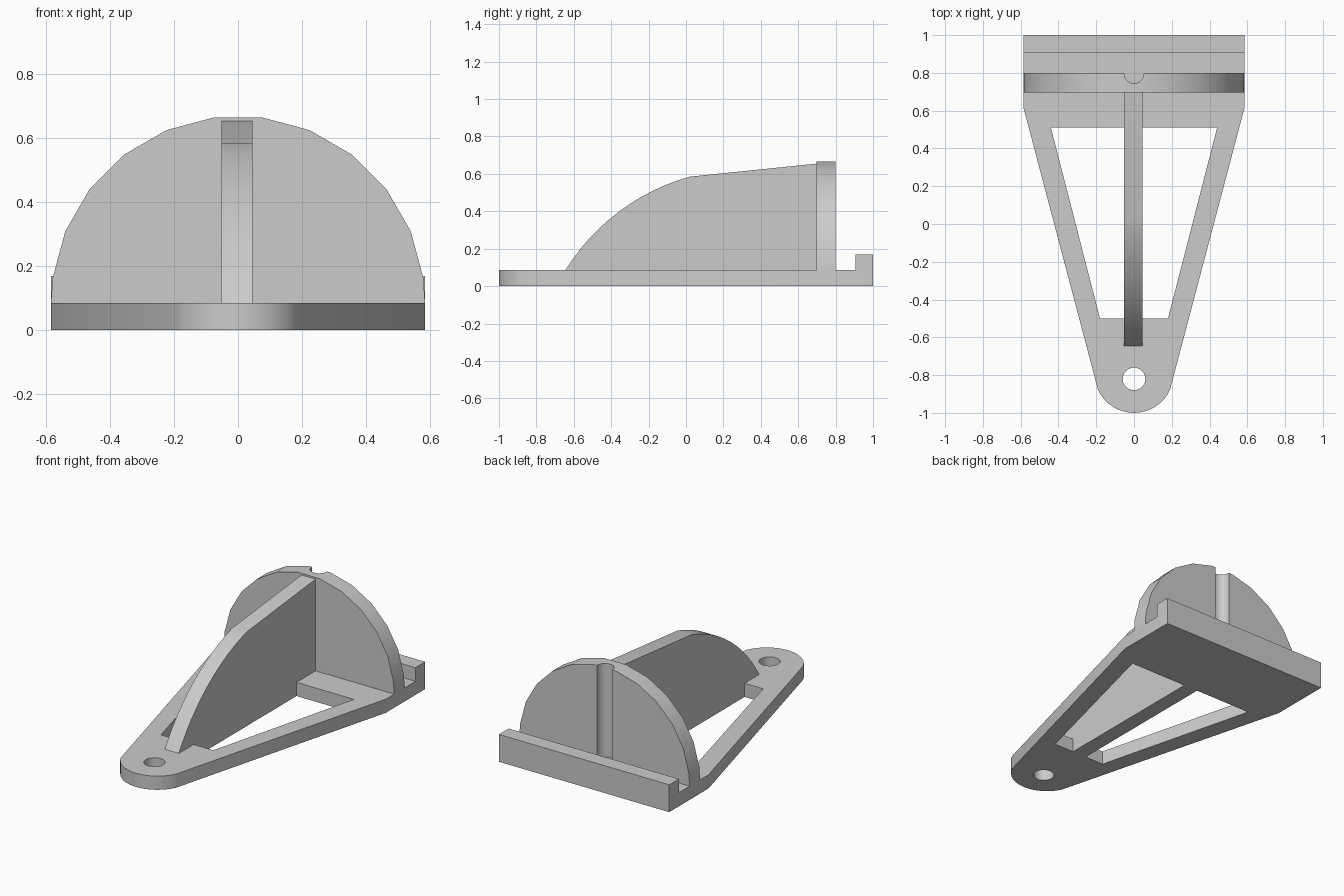
import bpy, bmesh
from math import sin, cos, radians, atan2, hypot
from mathutils import Vector

cube = bpy.data.objects.get("Cube")
if cube:
    bpy.data.objects.remove(cube, do_unlink=True)

HALF_W = 0.585   # half width of plate, disc and lip
PLATE = 0.085    # plate thickness

grey = bpy.data.materials.new("plain_grey")
grey.use_nodes = True
grey.diffuse_color = (0.6, 0.6, 0.6, 1)
grey.node_tree.nodes["Principled BSDF"].inputs["Base Color"].default_value = (0.6, 0.6, 0.6, 1)


def prism(name, outline, axis, low, high):
    """Extrude a 2D outline along an axis; the outline fills the other two axes in order."""
    place = {"x": lambda p, t: (t, p[0], p[1]),
             "y": lambda p, t: (p[0], t, p[1]),
             "z": lambda p, t: (p[0], p[1], t)}[axis]
    bm = bmesh.new()
    face = bm.faces.new([bm.verts.new(place(p, low)) for p in outline])
    new = bmesh.ops.extrude_face_region(bm, geom=[face])["geom"]
    shift = Vector(place((0, 0), high - low))
    bmesh.ops.translate(bm, vec=shift, verts=[v for v in new if isinstance(v, bmesh.types.BMVert)])
    bmesh.ops.recalc_face_normals(bm, faces=bm.faces)
    mesh = bpy.data.meshes.new(name)
    bm.to_mesh(mesh)
    bm.free()
    obj = bpy.data.objects.new(name, mesh)
    bpy.context.collection.objects.link(obj)
    mesh.materials.append(grey)
    return obj


def arc(cx, cy, r, start, end, steps):
    angles = [radians(start + (end - start) * i / steps) for i in range(steps + 1)]
    return [(cx + r * cos(a), cy + r * sin(a)) for a in angles]


def activate(obj):
    bpy.ops.object.select_all(action="DESELECT")
    obj.select_set(True)
    bpy.context.view_layer.objects.active = obj


def cut(obj, cutter):
    activate(obj)
    mod = obj.modifiers.new("cut", "BOOLEAN")
    mod.operation, mod.solver, mod.object = "DIFFERENCE", "EXACT", cutter
    bpy.ops.object.modifier_apply(modifier=mod.name)
    bpy.data.objects.remove(cutter, do_unlink=True)


# Tapered base plate with rounded nose, window and bolt hole
nose = arc(0, -0.79, 0.21, 205, 335, 16)
base = prism("base_plate", nose + [(HALF_W, 0.615), (HALF_W, 1), (-HALF_W, 1), (-HALF_W, 0.615)],
             "z", 0, PLATE)
window = [(-0.18, -0.5), (0.18, -0.5), (0.44, 0.51), (-0.44, 0.51)]
cut(base, prism("window_cutter", window, "z", -0.1, 0.2))
cut(base, prism("hole_cutter", arc(0, -0.82, 0.06, 0, 345, 23), "z", -0.1, 0.2))

# Central rib with an arched front, dropping through the window
start, end = Vector((-0.645, PLATE)), Vector((0.02, 0.585))
chord = end - start
half = radians(21.3)
radius = chord.length / 2 / sin(half)
centre = (start + end) / 2 + Vector((chord.y, -chord.x)).normalized() * radius * cos(half)
mid = atan2(chord.x, -chord.y)
arch = [(centre.x + radius * cos(mid + half * k / 6), centre.y + radius * sin(mid + half * k / 6))
        for k in range(6, -7, -1)]
foot = [(0.7, 0.655), (0.7, PLATE), (0.51, PLATE), (0.51, 0), (-0.5, 0), (-0.5, PLATE)]
rib = prism("centre_rib", arch + foot, "x", -0.052, 0.045)

# Upright half disc with a vertical groove in its back
rim = [(HALF_W, PLATE)] + arc(0, PLATE, HALF_W, 7.5, 172.5, 11) + [(-HALF_W, PLATE)]
rim = [(HALF_W, PLATE)] + arc(0, PLATE, HALF_W, 7.5, 172.5, 11) + [(-HALF_W, PLATE)]
disc = prism("half_disc", rim, "y", 0.697, 0.8)
cut(disc, prism("groove_cutter", arc(0, 0.796, 0.052, 0, 345, 23), "z", 0, 0.8))

# Raised lip along the back edge
lip = prism("back_lip", [(0.905, PLATE), (1, PLATE), (1, 0.17), (0.905, 0.17)],
            "x", -HALF_W, HALF_W)

for part in (base, rib, disc, lip):
    activate(part)
    bpy.ops.object.shade_smooth_by_angle(angle=radians(20))
